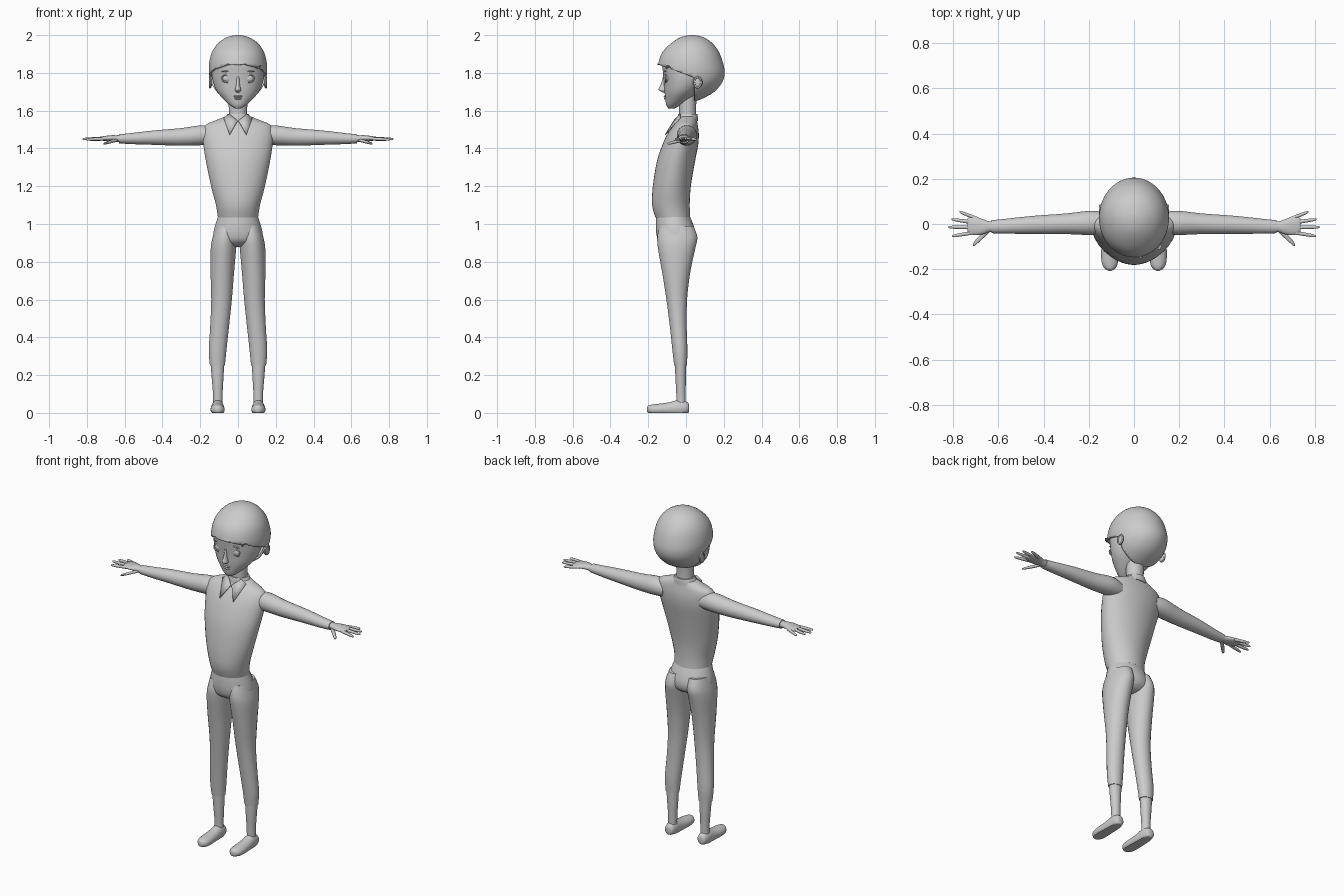
import bpy, bmesh, math
from mathutils import Vector, Matrix

cube = bpy.data.objects.get("Cube")
if cube:
    bpy.data.objects.remove(cube, do_unlink=True)

grey = bpy.data.materials.new("plain_grey")
grey.use_nodes = True
grey.diffuse_color = (0.6, 0.6, 0.6, 1)
grey.node_tree.nodes["Principled BSDF"].inputs["Base Color"].default_value = (0.6, 0.6, 0.6, 1)


def finish(name, bm, mirror=False, thick=0):
    """Turn a bmesh into a smooth object, optionally mirrored and thickened."""
    bmesh.ops.recalc_face_normals(bm, faces=bm.faces)
    mesh = bpy.data.meshes.new(name)
    bm.to_mesh(mesh)
    bm.free()
    mesh.materials.append(grey)
    ob = bpy.data.objects.new(name, mesh)
    bpy.context.collection.objects.link(ob)
    if thick:
        mod = ob.modifiers.new("thickness", "SOLIDIFY")
        mod.thickness, mod.offset = thick, -1
    if mirror:
        ob.modifiers.new("mirror", "MIRROR").use_mirror_merge = False
    bpy.ops.object.select_all(action="DESELECT")
    ob.select_set(True)
    bpy.context.view_layer.objects.active = ob
    bpy.ops.object.shade_smooth_by_angle(angle=math.radians(50))
    return ob


def resample(rings, steps=3):
    """Smooth curve through the ring values."""
    p = [Vector(r) for r in rings]
    p = [p[0]] + p + [p[-1]]
    out = []
    for a, b, c, d in zip(p, p[1:], p[2:], p[3:]):
        for i in range(steps):
            t = i / steps
            out.append(0.5 * (2 * b + (c - a) * t + (2 * a - 5 * b + 4 * c - d) * t * t
                              + (3 * b - a - 3 * c + d) * t ** 3))
    return out + [p[-1]]


def loft_mesh(rings, axis="z", n=24):
    """Skin ellipses; each ring is position, centre u, centre v, radius u, radius v."""
    bm = bmesh.new()
    loops = []
    for pos, cu, cv, ru, rv in resample(rings):
        loop = []
        for i in range(n):
            a = math.tau * (i + 0.5) / n
            u, v = cu + abs(ru) * math.cos(a), cv + abs(rv) * math.sin(a)
            co = {"x": (pos, u, v), "y": (u, pos, v), "z": (u, v, pos)}[axis]
            loop.append(bm.verts.new(co))
        loops.append(loop)
    for a, b in zip(loops, loops[1:]):
        for i in range(n):
            j = (i + 1) % n
            bm.faces.new((a[i], a[j], b[j], b[i]))
    bm.faces.new(loops[0])
    bm.faces.new(loops[-1])
    return bm


def loft(name, rings, axis="z", n=24, mirror=False):
    return finish(name, loft_mesh(rings, axis, n), mirror)


def upright(rows):
    """Rows of height, centre x, half width, front y, back y."""
    return [(z, cx, (f + b) / 2, rx, (b - f) / 2) for z, cx, rx, f, b in rows]


def ball(name, centre, size, mirror=False, tilt=0):
    bm = bmesh.new()
    bmesh.ops.create_uvsphere(bm, u_segments=20, v_segments=12, radius=1, matrix=(
        Matrix.Translation(centre) @ Matrix.Rotation(tilt, 4, "Y") @ Matrix.Diagonal((*size, 1))))
    return finish(name, bm, mirror)


def rim(name, centre, size, wire, facing="y", mirror=True):
    """Oval ring of round wire, facing along y or x."""
    bm = bmesh.new()
    n, m = 20, 6
    rows = []
    for i in range(n):
        a = math.tau * i / n
        row = []
        for j in range(m):
            b = math.tau * j / m
            r = wire * math.cos(b)
            u, v, w = (size[0] + r) * math.cos(a), (size[1] + r) * math.sin(a), wire * math.sin(b)
            off = (u, w, v) if facing == "y" else (w, u, v)
            row.append(bm.verts.new(Vector(centre) + Vector(off)))
        rows.append(row)
    for i in range(n):
        for j in range(m):
            k, l = (i + 1) % n, (j + 1) % m
            bm.faces.new((rows[i][j], rows[k][j], rows[k][l], rows[i][l]))
    return finish(name, bm, mirror)


# Torso and trousers
loft("torso", upright([
    (1.035, 0, .107, -.162, .023), (1.1, 0, .117, -.18, .02), (1.2, 0, .143, -.176, .026),
    (1.33, 0, .17, -.155, .048), (1.42, 0, .184, -.125, .065), (1.48, 0, .188, -.097, .068),
    (1.525, 0, .172, -.067, .062), (1.55, 0, .115, -.048, .058), (1.568, 0, .07, -.036, .055)]), n=36)
loft("trouser_hips", upright([
    (1.045, 0, .104, -.157, .018), (1.0, 0, .119, -.16, .038), (.95, 0, .131, -.158, .052),
    (.91, 0, .125, -.145, .045), (.885, 0, .08, -.11, .015), (.878, 0, .03, -.08, -.02)]), n=32)
loft("trouser_leg", upright([
    (.99, .064, .055, -.14, .04), (.93, .071, .064, -.153, .061), (.87, .077, .068, -.149, .05),
    (.75, .083, .063, -.128, .024), (.6, .087, .055, -.104, .006), (.45, .098, .05, -.085, .004),
    (.33, .108, .047, -.072, .008), (.25, .109, .04, -.063, .005)]), mirror=True)
loft("sock", upright([
    (.27, .109, .037, -.06, .002), (.18, .108, .031, -.056, .0), (.11, .107, .026, -.052, -.002),
    (.05, .107, .025, -.05, -.002)]), mirror=True)

# Shoes with flattened soles
shoe = loft_mesh([
    (.016, .108, .025, .014, .018), (.008, .108, .026, .026, .03), (-.02, .108, .026, .032, .042),
    (-.05, .108, .024, .034, .043), (-.09, .108, .02, .036, .036), (-.14, .108, .018, .038, .031),
    (-.18, .107, .017, .034, .027), (-.2, .106, .018, .02, .02), (-.207, .106, .018, .006, .01)], "y")
for v in shoe.verts:
    v.co.z = max(v.co.z, 0)
finish("shoe", shoe, mirror=True)

# Sleeves, hands and fingers
loft("sleeve", [
    (.12, .005, 1.467, .045, .045), (.19, .005, 1.47, .054, .053), (.3, .001, 1.461, .046, .047),
    (.45, -.004, 1.457, .04, .038), (.57, -.01, 1.452, .033, .029), (.63, -.012, 1.451, .029, .024)],
    "x", mirror=True)
loft("hand", [
    (.6, -.012, 1.452, .024, .02), (.64, -.012, 1.452, .024, .018), (.67, -.012, 1.454, .034, .016),
    (.705, -.008, 1.453, .042, .013), (.73, -.006, 1.452, .036, .01), (.738, -.006, 1.452, .028, .006)],
    "x", mirror=True)
fingers = {
    "index_finger": ((.7, -.036, 1.452), (.805, -.054, 1.447)),
    "middle_finger": ((.7, -.015, 1.453), (.823, -.014, 1.45)),
    "ring_finger": ((.7, .005, 1.453), (.808, .021, 1.45)),
    "little_finger": ((.69, .022, 1.452), (.773, .054, 1.446)),
    "thumb": ((.638, -.02, 1.445), (.713, -.093, 1.425))}
for name, (start, end) in fingers.items():
    s, e = Vector(start), Vector(end)
    width = .015 if name == "thumb" else .0085
    rings = []
    for t, k in ((0, 1), (.5, 1), (.9, .75), (1, .25)):
        p = s.lerp(e, t)
        rings.append((p.x, p.y, p.z, width * k, .0085 * k))
    loft(name, rings, "x", 10, mirror=True)

# Neck and shirt collar
loft("neck", [(1.53, 0, .012, .052, .047), (1.6, 0, .008, .049, .045), (1.7, 0, .01, .052, .05)])
loft("collar_band", [(1.545, 0, .008, .078, .056), (1.567, 0, .009, .066, .054), (1.583, 0, .01, .056, .051)])
flap = bmesh.new()
flap.faces.new([flap.verts.new(c) for c in (
    (.003, -.066, 1.548), (.045, -.111, 1.475), (.077, -.035, 1.562), (.046, -.034, 1.583))])
bmesh.ops.triangulate(flap, faces=flap.faces)
finish("collar_flap", flap, mirror=True, thick=.006)

# Head and facial features
loft("head", upright([
    (1.612, 0, .018, -.094, -.06), (1.628, 0, .042, -.104, -.03), (1.655, 0, .072, -.109, .015),
    (1.7, 0, .111, -.114, .07), (1.75, 0, .132, -.117, .11), (1.8, 0, .14, -.122, .13),
    (1.86, 0, .138, -.125, .14), (1.92, 0, .105, -.09, .12), (1.95, 0, .05, -.03, .07)]), n=36)
loft("nose", [
    (1.697, 0, -.11, .008, .012), (1.706, 0, -.118, .016, .024), (1.716, 0, -.12, .015, .025),
    (1.735, 0, -.117, .01, .018), (1.77, 0, -.112, .008, .012), (1.8, 0, -.112, .005, .008)], n=14)
ball("upper_lip", (0, -.108, 1.676), (.024, .01, .006))
ball("lower_lip", (0, -.106, 1.664), (.019, .01, .006))
ball("eye", (.058, -.1, 1.771), (.026, .012, .02), mirror=True)
rim("eyelid", (.058, -.107, 1.771), (.027, .02), .004)
ball("eyebrow", (.057, -.109, 1.81), (.03, .006, .004), mirror=True, tilt=.12)
ball("ear", (.145, .06, 1.75), (.008, .022, .03), mirror=True)
rim("ear_rim", (.149, .062, 1.75), (.019, .027), .006, "x")

# Bowl-shaped hair: cut along the hairline, with a notched fringe
hair = loft_mesh(upright([
    (2.0, 0, .012, .02, .045), (1.99, 0, .055, -.025, .09), (1.96, 0, .103, -.075, .137),
    (1.91, 0, .138, -.125, .175), (1.85, 0, .153, -.147, .197), (1.8, 0, .154, -.148, .205),
    (1.75, 0, .144, -.14, .192), (1.7, 0, .115, -.115, .15), (1.665, 0, .078, -.08, .09),
    (1.648, 0, .045, -.04, .045)]), n=64)
start, slope, cut_y = Vector((0, -.145, 1.845)), -.37, .045


def hairline(y):
    return start.z + slope * (y - start.y)


for co, no in ((start, Vector((0, -slope, 1))), (Vector((0, cut_y, 0)), Vector((0, 1, 0)))):
    everything = hair.verts[:] + hair.edges[:] + hair.faces[:]
    bmesh.ops.bisect_plane(hair, geom=everything, plane_co=co, plane_no=no, dist=1e-5)
gone = []
for f in hair.faces:
    c = f.calc_center_median()
    if c.y < cut_y and c.z < hairline(c.y):
        gone.append(f)
bmesh.ops.delete(hair, geom=gone, context="FACES")
for v in hair.verts:
    if v.is_boundary and v.co.y < -.08:
        v.co.z += .016 * abs(math.sin(v.co.x * 36 + .5)) ** 8 - .003
finish("hair", hair, thick=.012)
